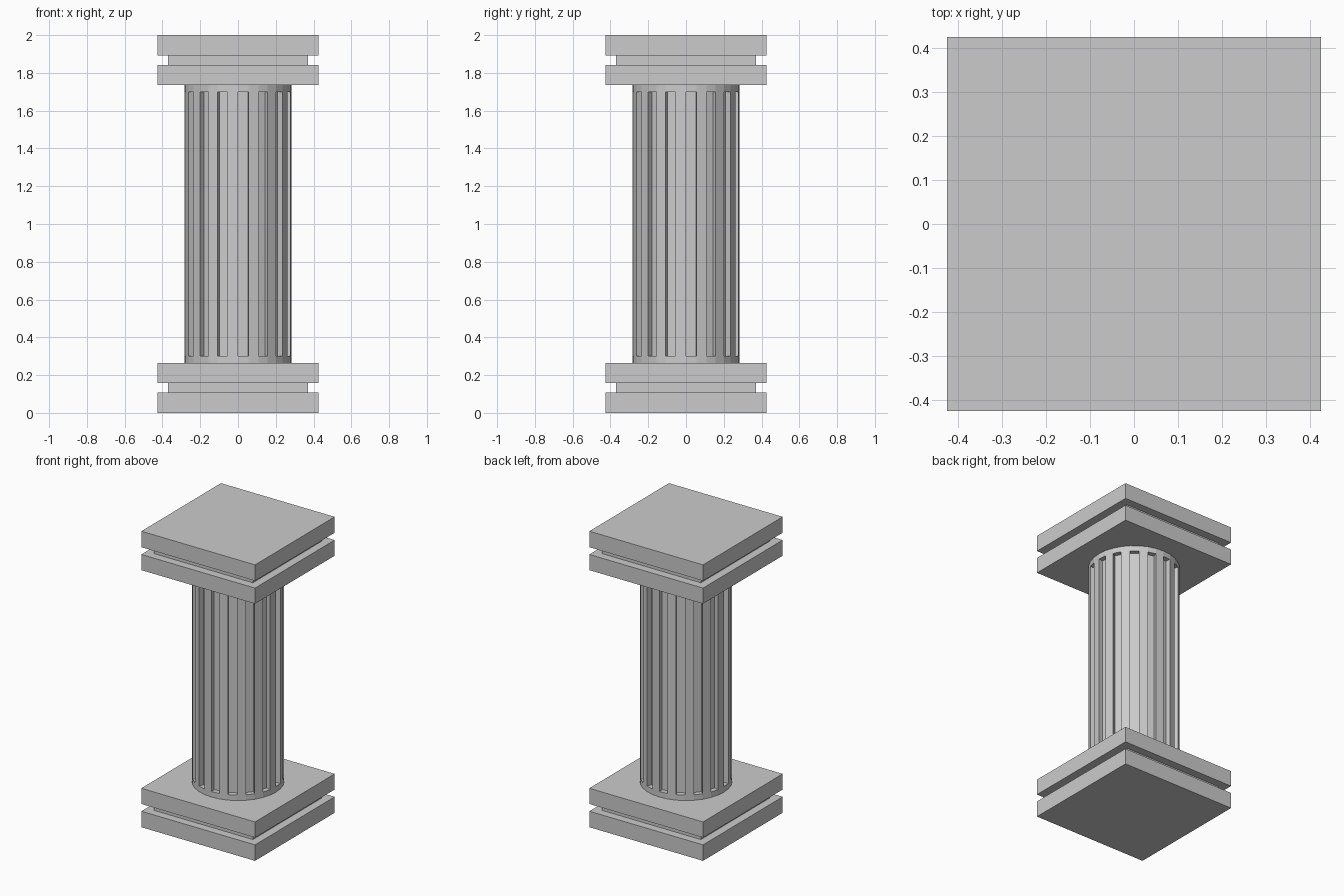
import bpy, bmesh, math
from mathutils import Vector

cube = bpy.data.objects.get("Cube")
if cube:
    bpy.data.objects.remove(cube, do_unlink=True)

STONE = (0.6, 0.6, 0.6, 1)
stone = bpy.data.materials.new("grey_stone")
stone.use_nodes = True
stone.diffuse_color = STONE
stone.node_tree.nodes["Principled BSDF"].inputs["Base Color"].default_value = STONE


def add_object(name, bm):
    bmesh.ops.recalc_face_normals(bm, faces=bm.faces)
    mesh = bpy.data.meshes.new(name)
    bm.to_mesh(mesh)
    bm.free()
    mesh.materials.append(stone)
    obj = bpy.data.objects.new(name, mesh)
    bpy.context.scene.collection.objects.link(obj)


def square_block(name, layers):
    """Stack of square tiers; each layer is (half width, bottom, top)."""
    bm = bmesh.new()
    rings = [[bm.verts.new((sx * h, sy * h, z))
              for sx, sy in ((-1, -1), (1, -1), (1, 1), (-1, 1))]
             for h, low, high in layers for z in (low, high)]
    for a, b in zip(rings, rings[1:]):
        for i in range(4):
            j = (i + 1) % 4
            bm.faces.new((a[i], a[j], b[j], b[i]))
    bm.faces.new(rings[0][::-1])
    bm.faces.new(rings[-1])
    add_object(name, bm)


# Base and capital: two wide slabs joined by a narrower neck
WIDE, NECK = 0.425, 0.37
tiers = [(WIDE, 0, 0.108), (NECK, 0.108, 0.157), (WIDE, 0.157, 0.263)]
square_block("base", tiers)
square_block("capital", [(h, 2 - high, 2 - low) for h, low, high in reversed(tiers)])

# Shaft: faceted cylinder with every other side sunk between two plain collars
SIDES, RADIUS, DEPTH = 32, 0.283, 0.033
bm = bmesh.new()
rings = []
for z in (0.263, 0.3, 1.7, 1.737):
    angles = [math.tau * i / SIDES - math.pi / 2 for i in range(SIDES)]
    rings.append([bm.verts.new((RADIUS * math.cos(a), RADIUS * math.sin(a), z))
                  for a in angles])
flutes = []
for level, (a, b) in enumerate(zip(rings, rings[1:])):
    for i in range(SIDES):
        j = (i + 1) % SIDES
        face = bm.faces.new((a[i], a[j], b[j], b[i]))
        if level == 1 and i % 2 == 0:
            flutes.append(face)
bm.normal_update()
for face in bmesh.ops.extrude_discrete_faces(bm, faces=flutes)["faces"]:
    face.normal_update()
    inward = Vector(face.normal) * -DEPTH
    bmesh.ops.translate(bm, verts=face.verts, vec=inward)
add_object("fluted_shaft", bm)
